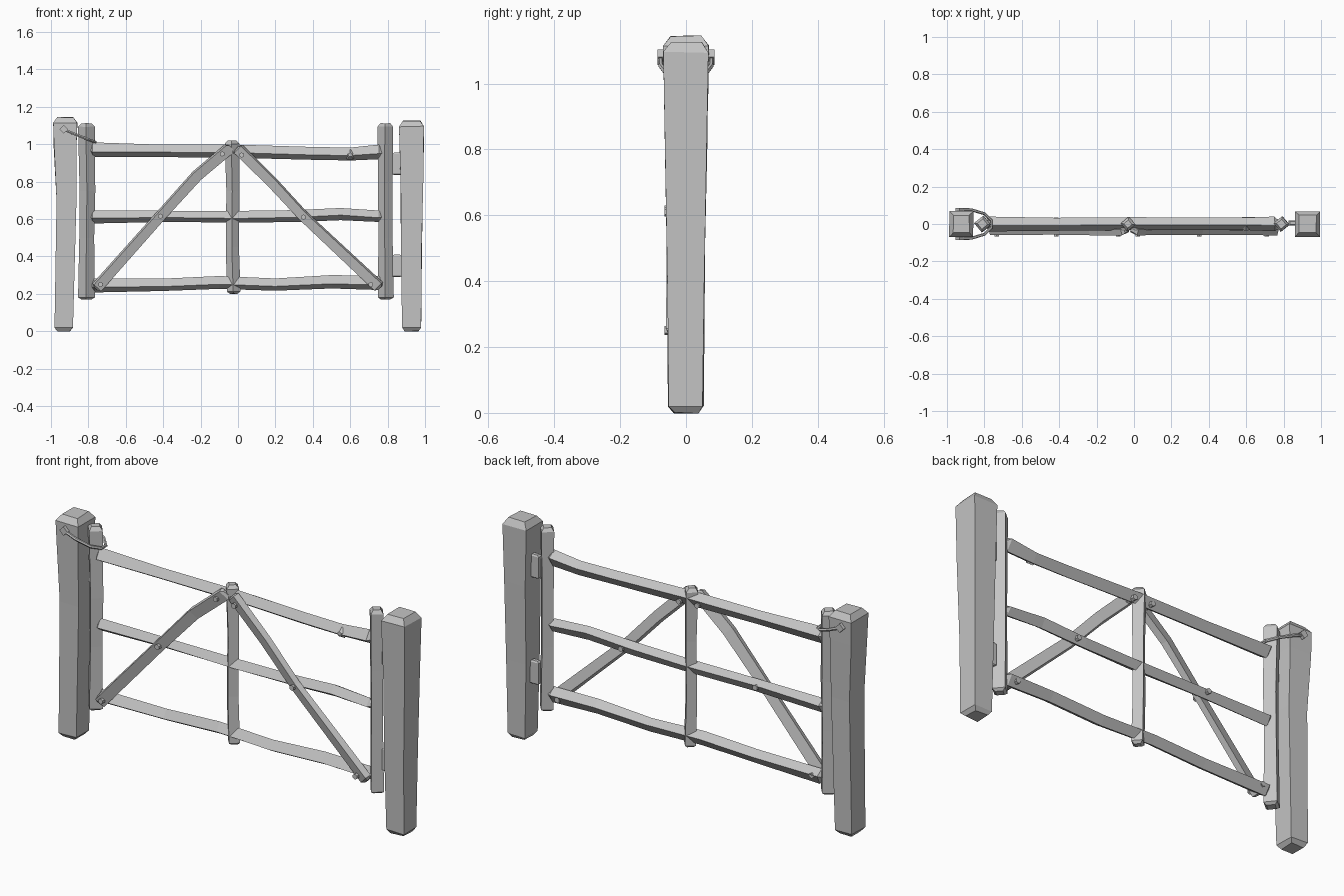
import bpy, bmesh, math, random
from mathutils import Vector

random.seed(4)
if "Cube" in bpy.data.objects:
    bpy.data.objects.remove(bpy.data.objects["Cube"], do_unlink=True)

GREY = (0.55, 0.55, 0.55, 1)
grey = bpy.data.materials.new("weathered_grey")
grey.use_nodes = True
grey.diffuse_color = GREY
grey.node_tree.nodes["Principled BSDF"].inputs["Base Color"].default_value = GREY


def beam(name, path, half_v, half_y, y=0.0, roll=0.0, cap=0.012, rough=0.0):
    """Hewn timber along (x, z, scale) stations, with a four-sided section."""
    stations = [(Vector((x, y, z)), s) for x, z, s in path]
    along = (stations[-1][0] - stations[0][0]).normalized()
    u = Vector((0, 1, 0))
    v = u.cross(along)
    # chamfered ends
    (p0, s0), (p1, s1) = stations[0], stations[-1]
    shrink = 1 - cap / min(half_v, half_y)
    rings = [(p0, s0 * shrink), (p0 + along * cap, s0)] + stations[1:-1]
    rings += [(p1 - along * cap * 1.5, s1), (p1, s1 * shrink)]
    bm = bmesh.new()
    loops = []
    for p, s in rings:
        loop = []
        for a, b in ((-1, -1), (1, -1), (1, 1), (-1, 1)):
            q = Vector((a * half_v * s, b * half_y * s))
            c, t = math.cos(roll), math.sin(roll)
            q = Vector((q.x * c - q.y * t, q.x * t + q.y * c))
            wobble = Vector([random.uniform(-rough, rough) for _ in range(3)])
            loop.append(bm.verts.new(p + v * q.x + u * q.y + wobble))
        loops.append(loop)
    for lo, hi in zip(loops, loops[1:]):
        for i in range(4):
            j = (i + 1) % 4
            bm.faces.new((lo[i], lo[j], hi[j], hi[i]))
    bm.faces.new(loops[0])
    bm.faces.new(loops[-1])
    bmesh.ops.recalc_face_normals(bm, faces=bm.faces)
    mesh = bpy.data.meshes.new(name)
    bm.to_mesh(mesh)
    bm.free()
    obj = bpy.data.objects.new(name, mesh)
    bpy.context.collection.objects.link(obj)
    mesh.materials.append(grey)
    return obj


def peg(name, x, y, z, radius, depth, sides=6):
    """Short prism pointing front to back."""
    bpy.ops.mesh.primitive_cylinder_add(vertices=sides, radius=radius, depth=depth,
                                        location=(x, y, z), rotation=(math.pi / 2, 0, 0))
    obj = bpy.context.object
    obj.name = name
    obj.data.materials.append(grey)


# Outer posts
beam("right_post", [(-0.932, 0, 0.76), (-0.918, 0.7, 0.85), (-0.925, 1.0, 0.96),
                    (-0.923, 1.145, 1)], 0.063, 0.07, cap=0.02, rough=0.002)
beam("left_post", [(0.928, 0, 0.76), (0.927, 0.4, 0.82), (0.93, 0.8, 0.92),
                   (0.928, 1.125, 1)], 0.066, 0.068, cap=0.02, rough=0.002)

# Gate uprights
DIAMOND = math.radians(40)
beam("right_upright", [(-0.81, 0.17, 0.98), (-0.808, 0.5, 0.88), (-0.805, 0.75, 0.92),
                       (-0.81, 1.112, 1)], 0.032, 0.032, roll=DIAMOND, rough=0.001)
beam("left_upright", [(0.79, 0.17, 1), (0.788, 0.5, 0.9), (0.787, 0.8, 0.9),
                      (0.788, 1.112, 1)], 0.03, 0.03, roll=DIAMOND, rough=0.001)
beam("middle_upright", [(-0.023, 0.2, 0.95), (-0.03, 0.45, 0.9), (-0.028, 0.75, 0.92),
                        (-0.032, 1.02, 1.05)], 0.027, 0.027, roll=DIAMOND, rough=0.001)

# Rails
TILT = math.radians(-32)
beam("top_rail", [(-0.79, 0.97, 1.03), (-0.42, 0.965, 0.93), (0, 0.963, 0.95),
                  (0.4, 0.95, 0.9), (0.6, 0.947, 0.92), (0.77, 0.96, 1.05)],
     0.028, 0.026, roll=TILT, rough=0.002)
beam("middle_rail", [(-0.79, 0.612, 1), (-0.4, 0.615, 0.85), (0, 0.613, 0.95),
                     (0.3, 0.615, 0.9), (0.55, 0.628, 0.95), (0.77, 0.613, 0.9)],
     0.025, 0.024, roll=TILT, rough=0.002)
beam("bottom_rail", [(-0.78, 0.245, 1), (-0.4, 0.248, 0.9), (-0.1, 0.26, 0.9),
                     (0.2, 0.25, 0.9), (0.5, 0.263, 0.95), (0.77, 0.257, 1)],
     0.028, 0.026, roll=TILT, rough=0.002)

# Diagonal braces
beam("right_brace", [(-0.76, 0.228, 1), (-0.42, 0.61, 0.9), (-0.22, 0.832, 1),
                     (-0.04, 0.985, 1)], 0.028, 0.016, y=-0.036,
     roll=math.radians(18), cap=0.008, rough=0.001)
beam("left_brace", [(-0.005, 0.98, 1), (0.18, 0.8, 0.95), (0.35, 0.615, 0.9),
                    (0.76, 0.232, 1)], 0.028, 0.016, y=-0.036,
     roll=math.radians(18), cap=0.008, rough=0.001)

# Bolts through braces and rails
for i, (x, z) in enumerate([(-0.085, 0.948), (0.02, 0.942), (-0.415, 0.615),
                            (0.35, 0.61), (-0.735, 0.25), (0.71, 0.25)]):
    peg(f"bolt_{i + 1}", x, -0.016, z, 0.014, 0.1)

# Knot on the top rail
bpy.ops.mesh.primitive_cone_add(vertices=5, radius1=0.03, radius2=0.012, depth=0.02,
                                location=(0.6, -0.024, 0.943), rotation=(math.pi / 2, 0, 0))
bpy.context.object.name = "rail_knot"
bpy.context.object.data.materials.append(grey)

# Hinges
for label, z in (("upper", 0.895), ("lower", 0.35)):
    beam(f"{label}_hinge", [(0.85, z - 0.06, 1), (0.85, z + 0.06, 1)],
         0.025, 0.014, y=0.005, cap=0.005)

# Latch loop with its nails
curve = bpy.data.curves.new("latch_loop", "CURVE")
curve.dimensions = "3D"
curve.bevel_depth = 0.008
curve.bevel_resolution = 1
curve.use_fill_caps = True
half = [(-0.935, 0.078, 1.08), (-0.87, 0.076, 1.053), (-0.8, 0.055, 1.025)]
points = half + [(-0.763, 0.018, 1.012)]
points += [(x, -y, z) for x, y, z in reversed(points)]
spline = curve.splines.new("POLY")
spline.points.add(len(points) - 1)
for pt, co in zip(spline.points, points):
    pt.co = (*co, 1)
spline.use_smooth = False
curve.materials.append(grey)
loop_obj = bpy.data.objects.new("latch_loop", curve)
bpy.context.collection.objects.link(loop_obj)
for label, y in (("front", -0.074), ("back", 0.074)):
    peg(f"{label}_latch_nail", -0.932, y, 1.08, 0.023, 0.024, sides=4)
